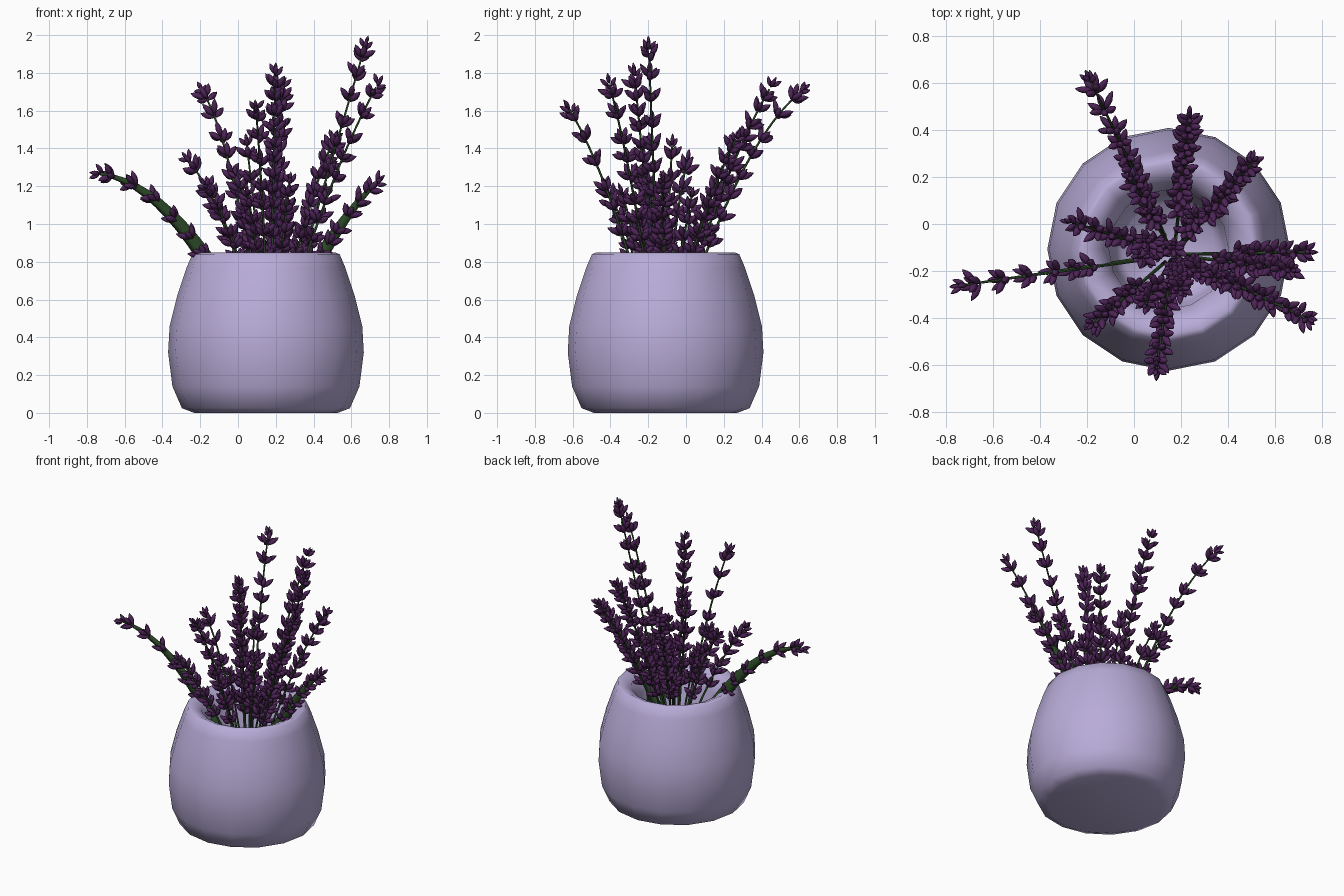
import bpy, bmesh, math, random
from mathutils import Vector

random.seed(4)
old = bpy.data.objects.get("Cube")
if old:
    bpy.data.objects.remove(old)


def material(name, rgb):
    m = bpy.data.materials.new(name)
    m.use_nodes = True
    m.diffuse_color = (*rgb, 1)
    bsdf = m.node_tree.nodes["Principled BSDF"]
    bsdf.inputs["Base Color"].default_value = (*rgb, 1)
    bsdf.inputs["Roughness"].default_value = 0.8
    return m


LILAC = material("lilac glaze", (0.48, 0.41, 0.68))
PURPLE = material("dark purple bud", (0.075, 0.018, 0.095))
GREEN = material("dark green stem", (0.025, 0.065, 0.02))
X, Y, Z = Vector((1, 0, 0)), Vector((0, 1, 0)), Vector((0, 0, 1))


def finish(bm, name, mat):
    bmesh.ops.recalc_face_normals(bm, faces=bm.faces)
    mesh = bpy.data.meshes.new(name)
    bm.to_mesh(mesh)
    bm.free()
    mesh.materials.append(mat)
    for face in mesh.polygons:
        face.use_smooth = True
    bpy.context.collection.objects.link(bpy.data.objects.new(name, mesh))


def loft(bm, rings):
    """Skin a list of equal rings of points and cap both ends."""
    skins = [[bm.verts.new(p) for p in ring] for ring in rings]
    count = len(skins[0])
    for low, high in zip(skins, skins[1:]):
        for i in range(count):
            j = (i + 1) % count
            bm.faces.new((low[i], low[j], high[j], high[i]))
    bm.faces.new(skins[0][::-1])
    bm.faces.new(skins[-1])


def around(count, turn=0.0):
    return [turn + math.tau * i / count for i in range(count)]


def ellipse(centre, u, v, wide, thin, count):
    return [centre + u * wide * math.cos(a) + v * thin * math.sin(a)
            for a in around(count)]


def frame(d):
    u = d.cross(Y if abs(d.y) < 0.8 else X).normalized()
    return u, d.cross(u).normalized()


# Pot: rounded outside, soft rim, hollow inside
axis = Vector((0.148, -0.108, 0))
profile = [(0.38, 0), (0.445, 0.025), (0.495, 0.14), (0.518, 0.32), (0.51, 0.46),
           (0.47, 0.62), (0.42, 0.77), (0.39, 0.84), (0.365, 0.85), (0.3, 0.82),
           (0.255, 0.72), (0.24, 0.5), (0.2, 0.4)]
bm = bmesh.new()
loft(bm, [ellipse(axis + Z * z, X, Y, r, r, 16) for r, z in profile])
finish(bm, "pot", LILAC)


def bud(bm, base, d, length, width):
    """Pointed seed-shaped bud."""
    u, v = frame(d)
    shape = [(0, 0.3), (0.3, 0.9), (0.55, 1), (0.8, 0.65), (1, 0.08)]
    loft(bm, [ellipse(base + d * length * t, u, v, width * w, width * w, 6)
              for t, w in shape])


def whorl(bm, p, d, count, spread, turn, size):
    """Ring of buds opening outward around the stem."""
    u, v = frame(d)
    for a in around(count, turn):
        tilt = spread + random.uniform(-0.2, 0.25)
        out = u * math.cos(a) + v * math.sin(a)
        way = d * math.cos(tilt) + out * math.sin(tilt)
        start = p + out * 0.006 - d * random.uniform(0, 0.03)
        bud(bm, start, way, random.uniform(0.066, 0.086) * size, 0.0165 * size)


def flower(number, tip, bow, gap):
    """Stem rising from the pot to its tip, arched by bow, with whorls of buds."""
    centre = Vector((0.17, -0.13, 0.4))
    tip = Vector(tip)
    reach = tip - centre
    foot = centre + Vector((reach.x, reach.y, 0)) * 0.1
    bend = (foot + tip) / 2 + Z * bow * 2

    def at(t):
        return foot * (1 - t) ** 2 + bend * 2 * t * (1 - t) + tip * t * t

    def along(t):
        return ((bend - foot) * (1 - t) + (tip - bend) * t).normalized()

    # Stem: strongly leaning ones deepen into a blade near the foot
    leaning = reach.xy.length > 0.68 * reach.z
    blade = 0.055 if leaning else 0
    bm = bmesh.new()
    rings = []
    steps = 14
    for i in range(steps):
        t = i / steps
        thin = 0.008 - 0.003 * t
        rings.append(ellipse(at(t), *frame(along(t)), thin + blade * (1 - t), thin, 5))
    loft(bm, rings)
    finish(bm, f"stem_{number}", GREEN)

    # Buds: a slim closed tip, then wider whorls down into the pot
    bm = bmesh.new()
    t, last, walked, turn = 1.0, tip, 0.0, 0.0
    wanted = 0.05
    while t > 0 and at(t).z > 0.8:
        p, d = at(t), along(t)
        walked += (p - last).length
        last = p
        if walked >= wanted:
            if turn == 0:
                bud(bm, p, d, 0.05, 0.01)
                whorl(bm, p, d, 4, 0.55, turn, 0.75)
                wanted += 0.06
            else:
                whorl(bm, p, d, 6, 0.7, turn, 1)
                wanted += gap * random.uniform(0.8, 1.2)
            turn += 0.5
        t -= 0.004
    finish(bm, f"buds_{number}", PURPLE)


# Flower tips with the arch of each stem, loose spikes then dense ones
loose = [
    ((-0.79, -0.27, 1.27), 0.22), ((-0.21, 0.66, 1.74), 0.22),
    ((0.77, -0.42, 1.79), 0.12), ((0.69, -0.2, 2), 0),
    ((0.09, -0.65, 1.66), 0.14), ((-0.3, 0.02, 1.38), 0.14),
    ((-0.02, 0.22, 1.3), 0.06), ((0.04, -0.07, 1.48), 0.03),
]
dense = [
    ((0.24, 0.48, 1.78), 0.12), ((0.53, 0.29, 1.5), 0.1),
    ((0.78, -0.12, 1.26), 0.1), ((0.2, -0.28, 1.86), 0.03),
    ((-0.2, -0.45, 1.24), 0.1), ((0.28, -0.2, 1.28), 0),
    ((0.04, -0.36, 1.22), 0.06), ((0.27, 0.04, 1.2), 0),
    ((0.38, -0.25, 1.05), 0.05), ((0.06, 0.06, 1.05), 0),
    ((0.02, -0.14, 1.1), 0), ((0.17, -0.1, 1.0), 0),
]
for number, (tip, bow) in enumerate(loose + dense, 1):
    flower(number, tip, bow, 0.13 if number <= len(loose) else 0.085)
